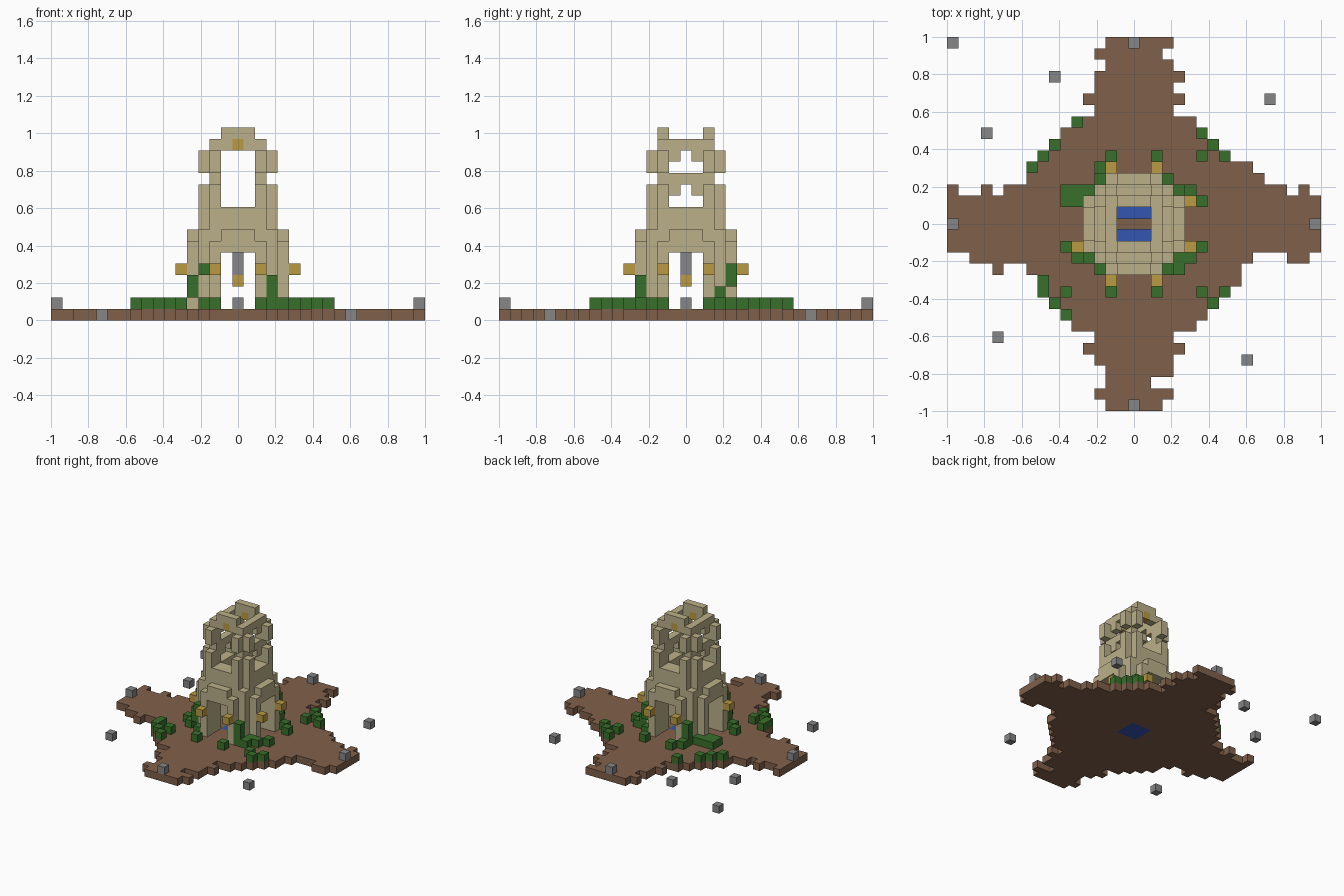
import bpy
import bmesh
from itertools import product
from mathutils import Vector

if "Cube" in bpy.data.objects:
    bpy.data.objects.remove(bpy.data.objects["Cube"], do_unlink=True)

UNIT = 2 / 33  # edge of one block


def material(name, rgb):
    mat = bpy.data.materials.new(name)
    mat.use_nodes = True
    colour = (*rgb, 1)
    mat.diffuse_color = colour
    mat.node_tree.nodes["Principled BSDF"].inputs["Base Color"].default_value = colour
    return mat


SAND = material("sandstone", (.50, .434, .254))
DIRT = material("dirt brown", (.216, .117, .069))
LEAF = material("leaf green", (.040, .162, .025))
GOLD = material("lantern gold", (.49, .323, .055))
STONE = material("stone grey", (.238, .238, .238))
WATER = material("water blue", (.034, .093, .445))


def span(lo, hi):
    return range(lo, hi + 1)


def block(xs, ys, zs):
    return set(product(xs, ys, zs))


def four_way(cells):
    """Mirror cells across both axes and swap the axes."""
    out = set()
    for x, y, z in cells:
        for sx, sy in product((-1, 1), repeat=2):
            out |= {(sx * x, sy * y, z), (sy * y, sx * x, z)}
    return out


def build(name, cells, mat):
    """Skin a set of block cells with only their outer faces."""
    bm = bmesh.new()
    corners = {}

    def corner(p):
        key = tuple(round(c) for c in p)
        if key not in corners:
            x, y, z = key
            corners[key] = bm.verts.new(((x - .5) * UNIT, (y - .5) * UNIT, z * UNIT))
        return corners[key]

    axes = [Vector(a) for a in ((1, 0, 0), (0, 1, 0), (0, 0, 1))]
    for cell in sorted(cells):
        base = Vector(cell)
        for n in range(3):
            d, u, v = axes[n], axes[(n + 1) % 3], axes[(n + 2) % 3]
            for side in (0, 1):
                near = base + d * (2 * side - 1)
                if tuple(round(c) for c in near) in cells:
                    continue
                p = base + d * side
                ring = [p, p + u, p + u + v, p + v]
                if not side:
                    ring.reverse()
                bm.faces.new([corner(q) for q in ring])
    mesh = bpy.data.meshes.new(name)
    bm.to_mesh(mesh)
    bm.free()
    mesh.materials.append(mat)
    obj = bpy.data.objects.new(name, mesh)
    bpy.context.collection.objects.link(obj)
    return obj


# Ragged cross-shaped ground: left and right end of each row, back to front
rows = [(-2, 3), (-3, 2), (-2, 3), (-3, 4), (-3, 3), (-4, 4), (-3, 3), (-5, 5),
        (-6, 6), (-7, 7), (-8, 8), (-9, 10), (-9, 11), (-11, 13)]
rows += [(-16, 16)] * 5
rows += [(-14, 10), (-9, 9), (-8, 9), (-8, 8), (-7, 7), (-6, 6), (-5, 5),
         (-3, 3), (-4, 4), (-3, 3), (-2, 3), (-2, 1), (-3, 3), (-2, 2)]
ground = set()
for i, (lo, hi) in enumerate(rows):
    ground |= block(span(lo, hi), [16 - i], [0])
ground |= {(-16, 3, 0), (-13, 3, 0), (15, 3, 0), (14, -3, 0), (15, -3, 0), (-12, -4, 0)}
pool = block(span(-1, 1), span(-1, 1), [0])
build("ground", ground - pool, DIRT)
build("pool", pool, WATER)

# Tower base: clustered corner legs and arches on every side
legs = block([2, 3], [2, 3], span(1, 7)) | block([2], [4], span(1, 6))
arches = block(span(0, 2), [4], [6]) | block(span(0, 1), [4], [7])
arches |= block(span(0, 2), [2, 3], [6, 7])
belt = block(span(0, 2), [2, 3], [8, 9])
# Upper storeys: corner posts and stepped buttresses
posts = block([2], [2], span(10, 15))
buttress = block([2], [3], [10, 11, 13, 14])
tower = four_way(legs | arches | belt | posts | buttress)

# Side walls with two stepped windows each
walls = block([-2, 2], span(-1, 1), span(10, 15))
for z in (10, 13):
    walls -= block([-2, 2], span(-1, 1), [z])
    walls -= block([-2, 2], [0], [z + 1])
# Gable crowns on front and back
crown = block(span(-1, 1), [-2, 2], [15, 16])
crown_lights = block([0], [-2, 2], [15])
build("tower", (tower | walls | crown) - crown_lights, SAND)
build("crown_lights", crown_lights, GOLD)

# Lantern hung from a beam under the arches
build("beam", block(span(-1, 1), [0], [6]), DIRT)
build("chain", block([0], [0], [4, 5]), STONE)
build("hanging_lantern", {(0, 0, 3)}, GOLD)

# Lanterns on the outside of the legs
build("leg_lanterns", four_way({(2, 5, 4)}) - {(-5, 2, 4)}, GOLD)

# Low shrubs
low = [(-5, 9), (-7, 7), (-8, 6), (-9, 5), (6, 8), (7, 7), (8, 6), (6, 6),
       (-2, 6), (2, 6), (-3, 5), (-3, 4), (3, 4), (-6, 3), (-5, 3), (-4, 3),
       (4, 3), (5, 3), (-6, 2), (-5, 2), (6, 2), (-6, -2), (6, -2), (-5, -3),
       (4, -3), (5, -3), (-3, -4), (3, -4), (4, -4), (-8, -5), (-8, -6),
       (-6, -6), (-2, -6), (2, -6), (6, -6), (8, -6), (-7, -7), (7, -7), (-6, -8)]
build("shrubs", {(x, y, 1) for x, y in low}, LEAF)

# Vines climbing the legs
vines = block([3], [-4], [2, 3]) | block([-4], [-3], [2, 3])
vines |= block([3], [4], [3, 4]) | block([-3], [4], [2, 3])
vines |= {(-3, -4, 4), (4, 3, 2)}
build("vines", vines, LEAF)

# Marker stones at the arm tips and loose stones around the island
build("marker_stones", four_way({(0, 16, 1)}), STONE)
loose = [(-16, 16), (-7, 13), (-13, 8), (12, 11), (-12, -10), (10, -12)]
build("loose_stones", {(x, y, 0) for x, y in loose}, STONE)
